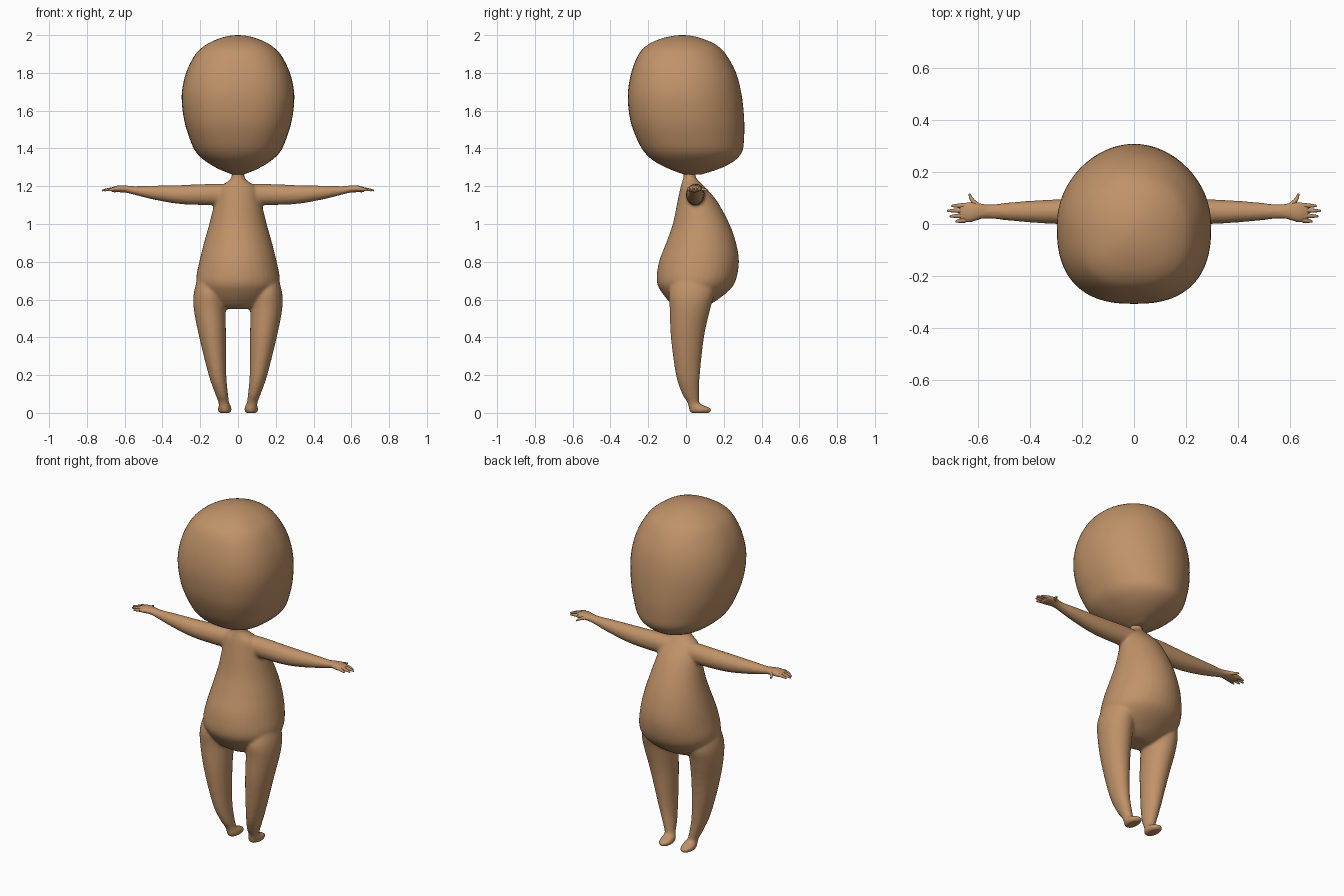
import bpy
import bmesh
import math
from mathutils import Vector

default = bpy.data.objects.get("Cube")
if default:
    bpy.data.objects.remove(default, do_unlink=True)

skin = bpy.data.materials.new("warm tan skin")
skin.use_nodes = True
tan = (0.53, 0.29, 0.14, 1)
skin.diffuse_color = tan
skin.node_tree.nodes["Principled BSDF"].inputs["Base Color"].default_value = tan


def smooth_path(sections, steps):
    """Catmull-Rom interpolation through section tuples."""
    rows = [Vector(s) for s in sections]
    out = []
    for i in range(len(rows) - 1):
        p, q = rows[i], rows[i + 1]
        before = rows[max(i - 1, 0)]
        after = rows[min(i + 2, len(rows) - 1)]
        for k in range(steps):
            t = k / steps
            a, b = (q - before) / 2, (after - p) / 2
            out.append(p + a * t + (3 * (q - p) - 2 * a - b) * t ** 2
                       + (2 * (p - q) + a + b) * t ** 3)
    return out + [rows[-1]]


def loft(bm, sections, place, sides=40, square=2.0, steps=4):
    """Skin oval rings given as (position, u min, u max, v min, v max).
    The v-min half may be squared off; place() maps (position, u, v) to xyz."""
    rings = []
    for pos, u0, u1, v0, v1 in smooth_path(sections, steps):
        ring = []
        for k in range(sides):
            angle = math.tau * k / sides
            c, s = math.cos(angle), math.sin(angle)
            power = 2 / square if s < 0 else 1
            c = math.copysign(abs(c) ** power, c)
            s = math.copysign(abs(s) ** power, s)
            u = (u0 + u1) / 2 + c * (u1 - u0) / 2
            v = (v0 + v1) / 2 + s * (v1 - v0) / 2
            ring.append(bm.verts.new(place(pos, u, v)))
        rings.append(ring)
    faces = [bm.faces.new(rings[0]), bm.faces.new(rings[-1])]
    for low, high in zip(rings, rings[1:]):
        for k in range(sides):
            n = (k + 1) % sides
            faces.append(bm.faces.new((low[k], low[n], high[n], high[k])))
    bmesh.ops.recalc_face_normals(bm, faces=faces)


def make_object(name, bm):
    mesh = bpy.data.meshes.new(name)
    bm.to_mesh(mesh)
    bm.free()
    mesh.materials.append(skin)
    mesh.shade_smooth()
    obj = bpy.data.objects.new(name, mesh)
    bpy.context.collection.objects.link(obj)
    return obj


def upright(side=1):
    return lambda z, x, y: (side * x, y, z)


def sideways(side):
    return lambda x, y, z: (side * x, y, z)


def symmetric(rows):
    return [(z, -w, w, back, front) for z, w, back, front in rows]


# Head: flattened on one side, rounded on the other
head = bmesh.new()
loft(head, symmetric([
    (1.262, .03, -.01, .08), (1.29, .1, -.085, .17), (1.33, .168, -.165, .25),
    (1.38, .222, -.22, .296), (1.45, .255, -.26, .307), (1.55, .285, -.295, .308),
    (1.68, .298, -.308, .295), (1.8, .275, -.29, .265), (1.9, .224, -.25, .21),
    (1.95, .168, -.2, .157), (1.98, .105, -.135, .09), (1.995, .052, -.075, .035),
    (2.0, .008, -.03, -.01)]), upright(), sides=64, square=2.5)
make_object("head", head)

# Torso with a pear-shaped belly and thin neck
body = bmesh.new()
loft(body, symmetric([
    (.55, .085, -.035, .08), (.575, .14, -.075, .13), (.64, .2, -.13, .22),
    (.7, .222, -.155, .263), (.8, .205, -.143, .28), (.9, .18, -.105, .265),
    (1.0, .152, -.07, .23), (1.12, .122, -.045, .165), (1.19, .1, -.03, .105),
    (1.225, .055, -.02, .07), (1.25, .034, -.014, .052),
    (1.3, .034, -.014, .052)]), upright())

leg = [(.03, .045, .1, .015, .07), (.06, .048, .105, .005, .07),
       (.1, .053, .12, -.02, .07), (.2, .062, .155, -.053, .073),
       (.4, .064, .205, -.08, .095), (.55, .065, .234, -.086, .128),
       (.64, .065, .233, -.09, .15), (.72, .08, .21, -.06, .13)]
foot = [(0, .042, .098, .025, .125), (.012, .034, .106, .017, .136),
        (.025, .034, .106, .015, .128), (.045, .042, .1, .015, .08)]
arm = [(0, 0, .1, 1.1, 1.21), (.12, 0, .1, 1.1, 1.213),
       (.3, 0, .095, 1.105, 1.206), (.45, .01, .086, 1.13, 1.203),
       (.55, .02, .076, 1.155, 1.2), (.59, .018, .08, 1.165, 1.204),
       (.63, .006, .087, 1.168, 1.205), (.665, .008, .082, 1.168, 1.196),
       (.675, .016, .074, 1.173, 1.191)]
for side in (-1, 1):
    loft(body, leg, upright(side))
    loft(body, foot, upright(side))
    loft(body, arm, sideways(side))

# Fuse torso and limbs into one soft skin
body_obj = make_object("body", body)
fuse = body_obj.modifiers.new("fuse", "REMESH")
fuse.mode = "VOXEL"
fuse.voxel_size = .008
fuse.use_smooth_shade = True
soften = body_obj.modifiers.new("soften", "SMOOTH")
soften.factor = .5
soften.iterations = 6

# Fingers and thumb: knuckle, middle and tip of each tapered tube
fingers = [((.65, .072), (.68, .07), (.704, .07)),
           ((.65, .052), (.69, .052), (.72, .051)),
           ((.65, .032), (.685, .031), (.71, .03)),
           ((.65, .015), (.67, .012), (.688, .01)),
           ((.6, .07), (.63, .09), (.634, .116))]
for side, label in ((-1, "right"), (1, "left")):
    curve = bpy.data.curves.new(label + "_fingers", "CURVE")
    curve.dimensions = "3D"
    curve.bevel_depth = .009
    curve.bevel_resolution = 3
    curve.use_fill_caps = True
    curve.materials.append(skin)
    for finger in fingers:
        spline = curve.splines.new("NURBS")
        spline.points.add(len(finger) - 1)
        spline.order_u = 3
        spline.use_endpoint_u = True
        heights, widths = (1.186, 1.184, 1.177), (1.1, 1, .45)
        for point, (x, y), z, width in zip(spline.points, finger, heights, widths):
            point.co = (side * x, y, z, 1)
            point.radius = width
    obj = bpy.data.objects.new(label + "_fingers", curve)
    bpy.context.collection.objects.link(obj)
